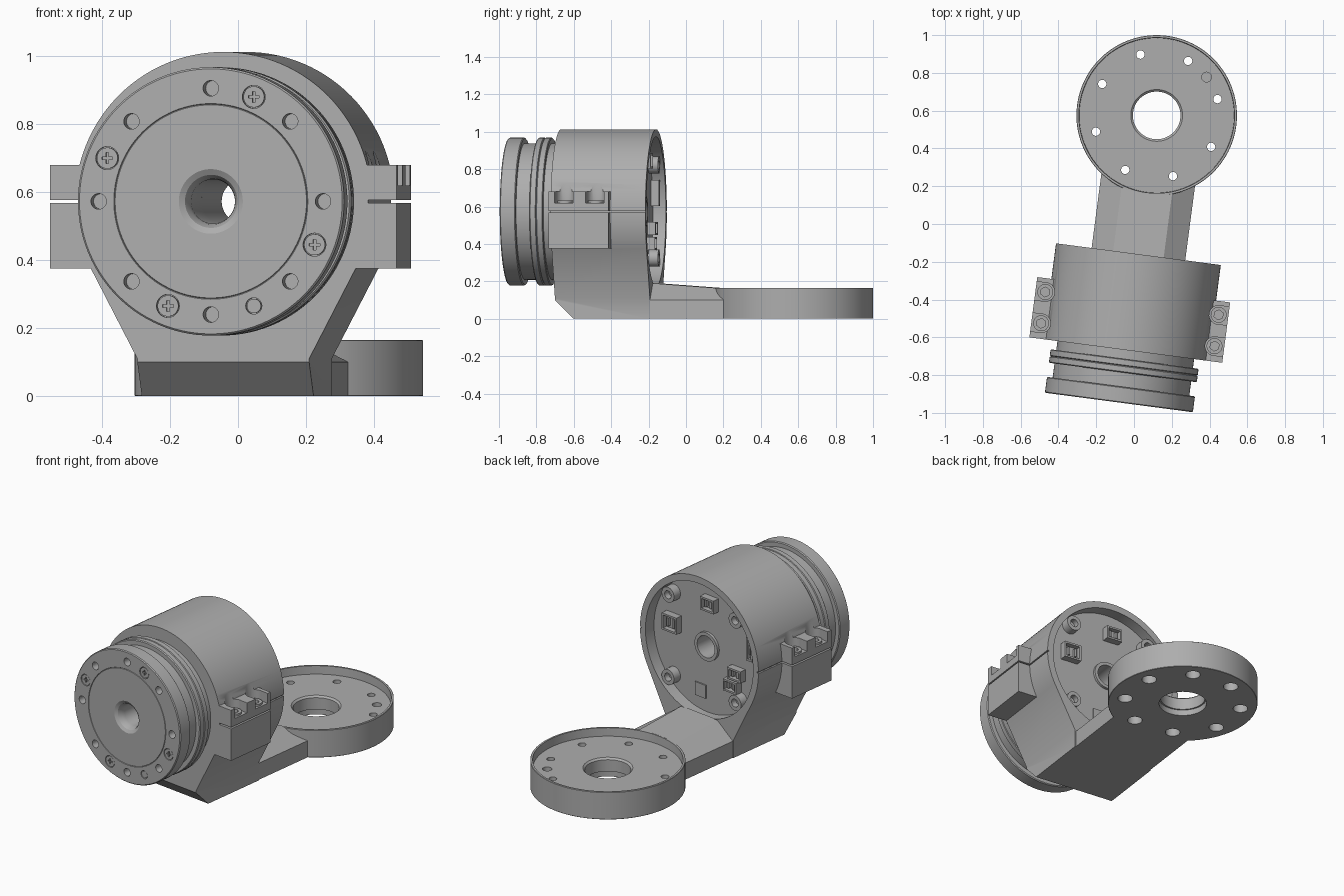
import bpy, bmesh
from math import sin, cos, pi, radians
from mathutils import Matrix, Vector

cube = bpy.data.objects.get("Cube")
if cube:
    bpy.data.objects.remove(cube, do_unlink=True)

mat = bpy.data.materials.new("machined grey")
mat.use_nodes = True
GREY = (0.42, 0.42, 0.42, 1)
mat.diffuse_color = GREY
mat.node_tree.nodes["Principled BSDF"].inputs["Base Color"].default_value = GREY

parts = []
AXIS = 0.573        # height of the drum axis
BODY_F, BODY_B = 0.28, 0.792
RING_Y = 1.533      # distance of the mounting ring centre behind the front face


def finish(name, bm, keep=True):
    bmesh.ops.recalc_face_normals(bm, faces=bm.faces)
    me = bpy.data.meshes.new(name)
    bm.to_mesh(me)
    bm.free()
    me.materials.append(mat)
    ob = bpy.data.objects.new(name, me)
    bpy.context.collection.objects.link(ob)
    if keep:
        parts.append(ob)
    return ob


def loft(name, a, b, keep=True):
    """Solid between two matching outlines."""
    bm = bmesh.new()
    va = [bm.verts.new(p) for p in a]
    vb = [bm.verts.new(p) for p in b]
    n = len(a)
    for i in range(n):
        j = (i + 1) % n
        bm.faces.new((va[i], va[j], vb[j], vb[i]))
    bm.faces.new(va)
    bm.faces.new(vb)
    return finish(name, bm, keep)


def box(name, lo, hi, keep=True):
    bm = bmesh.new()
    bmesh.ops.create_cube(bm, size=1)
    lo, hi = Vector(lo), Vector(hi)
    for v in bm.verts:
        v.co = (lo + hi) / 2 + v.co * (hi - lo)
    return finish(name, bm, keep)


def cyl(name, axis, a, b, r, start, end, keep=True, seg=28):
    """Cylinder along y at (x, z) = (a, b), or along z at (x, y) = (a, b)."""
    bm = bmesh.new()
    bmesh.ops.create_cone(bm, cap_ends=True, segments=seg, radius1=r, radius2=r,
                          depth=end - start)
    mid = (start + end) / 2
    if axis == "y":
        bm.transform(Matrix.Translation((a, mid, b)) @ Matrix.Rotation(pi / 2, 4, "X"))
    else:
        bm.transform(Matrix.Translation((a, b, mid)))
    return finish(name, bm, keep)


def lathe(name, profile, axis, seg=112):
    """Closed (radius, position) loop turned about the drum or the ring axis."""
    bm = bmesh.new()
    rings = []
    for k in range(seg):
        c, s = cos(2 * pi * k / seg), sin(2 * pi * k / seg)
        rings.append([bm.verts.new((r * c, t, AXIS + r * s) if axis == "y"
                                   else (r * c, RING_Y + r * s, t)) for r, t in profile])
    n = len(profile)
    for k in range(seg):
        p, q = rings[k], rings[(k + 1) % seg]
        for i in range(n):
            j = (i + 1) % n
            bm.faces.new((p[i], p[j], q[j], q[i]))
    return finish(name, bm)


def combine(ob, tools, op="DIFFERENCE"):
    for t in tools:
        m = ob.modifiers.new("cut", "BOOLEAN")
        m.operation, m.solver, m.object = op, "EXACT", t
        bpy.context.view_layer.objects.active = ob
        bpy.ops.object.modifier_apply(modifier=m.name)
        bpy.data.objects.remove(t, do_unlink=True)


def polar(r, deg):
    return r * cos(radians(deg)), r * sin(radians(deg))


# Turning front flange with two grooves
flange = lathe("output_flange", [
    (0.065, 0.05), (0.068, 0.03), (0.078, 0.01), (0.095, 0), (0.284, 0), (0.286, 0.003),
    (0.288, 0), (0.39, 0), (0.395, 0.005), (0.395, 0.08), (0.39, 0.085), (0.365, 0.085),
    (0.365, 0.16), (0.39, 0.16), (0.395, 0.165), (0.395, 0.192), (0.388, 0.196),
    (0.395, 0.2), (0.395, 0.228), (0.39, 0.232), (0.365, 0.232), (0.365, 0.3),
    (0.065, 0.3)], "y")
cuts = []
for k in range(8):
    x, z = polar(0.333, 45 * k)
    cuts.append(cyl("hole", "y", x, AXIS + z, 0.023, -0.02, 0.06, False))
for k, deg in enumerate((67.5, 157.5, -22.5, 247.5, -67.5)):
    x, z = polar(0.333, deg)
    z += AXIS
    pin = k == 4
    r = 0.024 if pin else 0.034
    cuts.append(cyl("seat", "y", x, z, r, -0.02, 0.015, False))
    head = cyl("flange_pin" if pin else "flange_screw", "y", x, z, r - 0.003, 0.002, 0.03)
    if not pin:
        combine(head, [box("slot", (x - w, -0.01, z - h), (x + w, 0.012, z + h), False)
                       for w, h in ((0.016, 0.004), (0.004, 0.016))])
combine(flange, cuts)

# Drum housing that runs down tangentially into a narrow foot
outline = [polar(0.44, -26.74 + 233.48 * k / 72) for k in range(73)]
outline = [(x, z + AXIS) for x, z in outline]
outline += [(-0.255, 0.11), (-0.255, 0), (0.255, 0), (0.255, 0.11)]
body = loft("drum_housing", [(x, BODY_F, z) for x, z in outline],
            [(x, BODY_B, z) for x, z in outline])
combine(body, [box("clamp_tab", (min(s * 0.3, s * 0.515), BODY_F, 0.375),
                   (max(s * 0.3, s * 0.515), 0.602, 0.68), False) for s in (-1, 1)], "UNION")
wedge = [(0.26, 0.12), (0.4, -0.02), (0.26, -0.02)]
cuts = [loft("wedge", [(-0.6, y, z) for y, z in wedge], [(0.6, y, z) for y, z in wedge], False),
        cyl("recess", "y", 0, AXIS, 0.4, 0.722, 0.9, False, 96),
        cyl("bore", "y", 0, AXIS, 0.065, 0.1, 0.9, False, 48)]
for s in (-1, 1):
    # Parting gap, bolt pockets and bolt holes on each clamp tab
    xs = sorted((s * 0.43, s * 0.6))
    cuts.append(box("gap", (xs[0], 0.2, 0.568), (xs[1], 0.9, 0.577), False))
    for y in (0.362, 0.529):
        xs = sorted((s * 0.463, s * 0.6))
        cuts += [cyl("pocket", "z", s * 0.463, y, 0.05, 0.62, 0.85, False),
                 box("mouth", (xs[0], y - 0.049, 0.62), (xs[1], y + 0.049, 0.851), False),
                 cyl("bolt_hole", "z", s * 0.463, y, 0.026, 0.585, 0.65, False)]
combine(body, cuts)
for s in (-1, 1):
    for y in (0.362, 0.529):
        bolt = cyl("clamp_bolt", "z", s * 0.463, y, 0.042, 0.6, 0.632)
        combine(bolt, [cyl("hex", "z", s * 0.463, y, 0.026, 0.612, 0.7, False, 6)])

# Rear recess: bore collar, screw lugs and connectors
lathe("bore_collar", [(0.065, 0.71), (0.085, 0.71), (0.085, 0.738), (0.065, 0.738)], "y", 48)
for k in range(4):
    x, z = polar(0.352, 45 + 90 * k)
    z += AXIS
    lug = cyl("cover_lug", "y", x, z, 0.046, 0.71, 0.775)
    combine(lug, [cyl("lug_hole", "y", x, z, 0.024, 0.74, 0.8, False)])
for x, z, w, h in ((0.25, 0.07, 0.055, 0.05), (-0.03, 0.27, 0.05, 0.04),
                   (-0.23, -0.09, 0.05, 0.035), (-0.2, -0.17, 0.05, 0.035),
                   (-0.345, 0.1, 0.022, 0.07)):
    z += AXIS
    plug = box("connector", (x - w, 0.71, z - h), (x + w, 0.765, z + h))
    e = 0.011
    combine(plug, [box("socket", (x - w + e, 0.735, z - h + e),
                       (x + w - e, 0.8, z + h - e), False)])
    for side in (-0.4, 0.4):
        box("contact", (x + side * w - 0.006, 0.73, z - h / 2),
            (x + side * w + 0.006, 0.755, z + h / 2))
box("board_chip", (0.01, 0.715, AXIS - 0.32), (0.09, 0.73, AXIS - 0.24))


# Arm with sloping shoulders between the housing and the ring
def section(y, top):
    half = [(0.25, 0), (0.25, 0.1), (0.135, top)]
    return [(x, y, z) for x, z in half] + [(-x, y, z) for x, z in reversed(half)]


arm = loft("link_arm", section(0.786, 0.19), section(1.3, 0.152))
combine(arm, [cyl("ring_space", "z", 0, RING_Y, 0.418, -0.1, 0.4, False, 96)])

# Mounting ring: dished top, centre hole with a lip, counterbored screw holes
ring = lathe("mounting_ring", [
    (0.135, 0), (0.423, 0), (0.425, 0.002), (0.425, 0.163), (0.423, 0.165), (0.412, 0.165),
    (0.41, 0.115), (0.137, 0.115), (0.126, 0.105), (0.126, 0.035), (0.135, 0.035)], "z")
cuts = []
for k in range(8):
    x, y = polar(0.333, 22.5 + 45 * k)
    cuts += [cyl("hole", "z", x, RING_Y + y, 0.022, -0.05, 0.2, False),
             cyl("counterbore", "z", x, RING_Y + y, 0.042, -0.05, 0.06, False)]
x, y = polar(0.333, 45)
cuts.append(cyl("pin_hole", "z", x, RING_Y + y, 0.026, 0.09, 0.2, False))
combine(ring, cuts)

# Turn and place the whole assembly, then smooth the round surfaces
place = Matrix.Translation((-0.08, -0.945, 0)) @ Matrix.Rotation(radians(-7.5), 4, "Z")
bpy.ops.object.select_all(action="DESELECT")
for ob in parts:
    ob.data.transform(place)
    ob.select_set(True)
bpy.context.view_layer.objects.active = body
bpy.ops.object.shade_smooth_by_angle(angle=radians(30))
